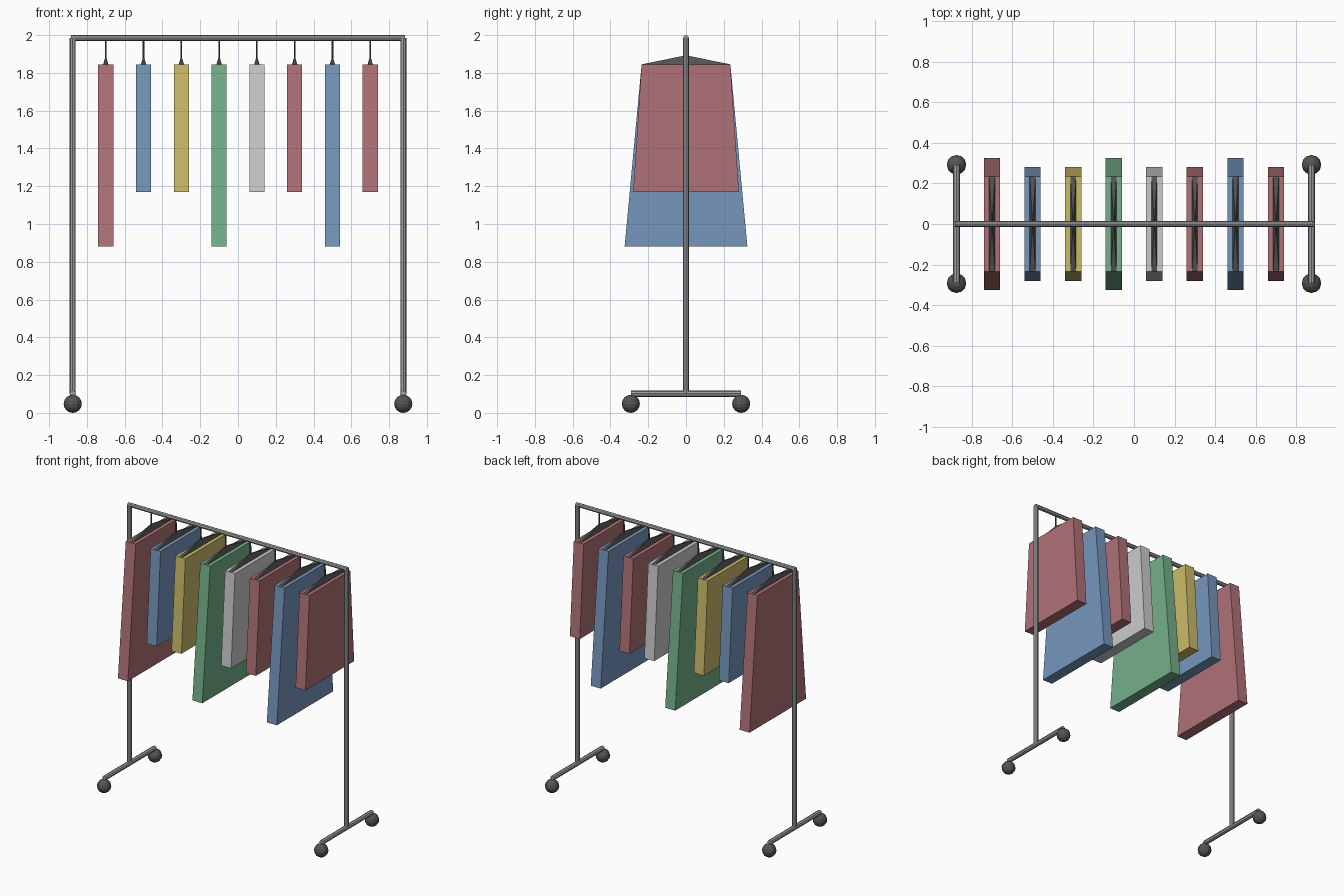
import bpy, bmesh
from mathutils import Vector

if "Cube" in bpy.data.objects:
    bpy.data.objects.remove(bpy.data.objects["Cube"])


def material(name, rgb):
    lin = [((c / 255 + 0.055) / 1.055) ** 2.4 for c in rgb]
    m = bpy.data.materials.new(name)
    m.diffuse_color = (*lin, 1)
    m.use_nodes = True
    m.node_tree.nodes["Principled BSDF"].inputs["Base Color"].default_value = m.diffuse_color
    return m


METAL = material("brushed metal", (160, 160, 162))
DARK = material("dark plastic", (84, 84, 84))
RED = material("dusty red", (176, 114, 119))
BLUE = material("soft blue", (118, 151, 189))
YELLOW = material("mustard", (203, 187, 106))
GREEN = material("leaf green", (117, 176, 138))
GREY = material("light grey", (204, 204, 204))


def finish(bm, name, mat):
    bmesh.ops.recalc_face_normals(bm, faces=bm.faces)
    me = bpy.data.meshes.new(name)
    bm.to_mesh(me)
    bm.free()
    me.materials.append(mat)
    ob = bpy.data.objects.new(name, me)
    bpy.context.collection.objects.link(ob)
    return ob


def tube(name, a, b, r, mat, sides=8):
    a, b = Vector(a), Vector(b)
    bm = bmesh.new()
    bmesh.ops.create_cone(bm, cap_ends=True, segments=sides, radius1=r, radius2=r,
                          depth=(b - a).length)
    rot = (b - a).to_track_quat('Z', 'Y').to_matrix().to_4x4()
    bm.transform(rot)
    bmesh.ops.translate(bm, verts=bm.verts, vec=(a + b) / 2)
    return finish(bm, name, mat)


def prism(name, profile, x, width, mat):
    """Extrude a (y, z) outline along x, centred on x."""
    bm = bmesh.new()
    face = bm.faces.new([bm.verts.new((x - width / 2, y, z)) for y, z in profile])
    ext = bmesh.ops.extrude_face_region(bm, geom=[face])
    bmesh.ops.translate(bm, vec=(width, 0, 0),
                        verts=[v for v in ext["geom"] if isinstance(v, bmesh.types.BMVert)])
    return finish(bm, name, mat)


def hanger(name, x, z0, z1, half_x, half_y):
    """Thin pyramid: wide along y, rising to a point."""
    bm = bmesh.new()
    base = [bm.verts.new((x + sx * half_x, sy * half_y, z0))
            for sx, sy in ((-1, -1), (1, -1), (1, 1), (-1, 1))]
    tip = bm.verts.new((x, 0, z1))
    bm.faces.new(base)
    for i in range(4):
        bm.faces.new((base[i], base[(i + 1) % 4], tip))
    return finish(bm, name, DARK)


# Frame: top rail, uprights, feet and castors
RAIL_Z, POST_X = 1.985, 0.875
tube("top_rail", (-POST_X - 0.008, 0, RAIL_Z), (POST_X + 0.008, 0, RAIL_Z), 0.015, METAL)
for side, x in (("left", -POST_X), ("right", POST_X)):
    tube(f"{side}_upright", (x, 0, 0.1), (x, 0, RAIL_Z), 0.016, METAL)
    tube(f"{side}_foot", (x, -0.29, 0.102), (x, 0.29, 0.102), 0.017, METAL)
    for end, y in (("front", -0.292), ("back", 0.292)):
        bm = bmesh.new()
        bmesh.ops.create_uvsphere(bm, u_segments=12, v_segments=8, radius=0.048)
        bmesh.ops.translate(bm, verts=bm.verts, vec=(x, y, 0.048))
        finish(bm, f"{side}_{end}_castor", DARK)

# Garments on hangers, every third one long
TOP_Z, SHOULDER = 1.845, 0.235
for i, mat in enumerate((RED, BLUE, YELLOW, GREEN, GREY, RED, BLUE, RED)):
    x = -0.7 + 0.2 * i
    hem_z, hem = (0.88, 0.325) if i % 3 == 0 else (1.17, 0.28)
    prism(f"garment_{i + 1}", [(-hem, hem_z), (hem, hem_z), (SHOULDER, TOP_Z),
                               (-SHOULDER, TOP_Z)], x, 0.08, mat)
    hanger(f"hanger_{i + 1}", x, TOP_Z, 1.893, 0.014, SHOULDER)
    tube(f"hanger_hook_{i + 1}", (x, 0, 1.87), (x, 0, 1.975), 0.005, DARK, 6)
